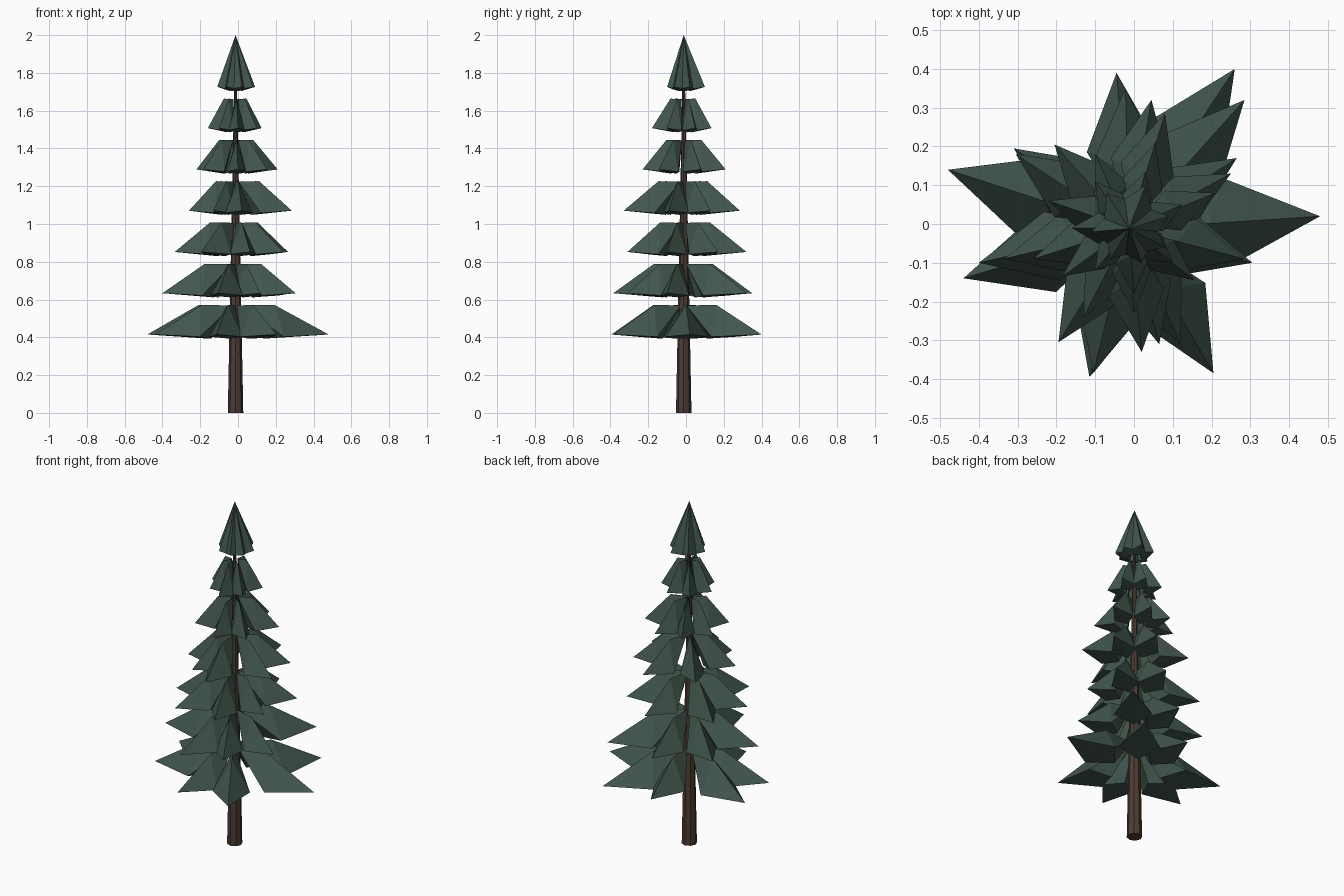
import bpy
import bmesh
from math import cos, sin, atan2, hypot
from mathutils import Vector

cube = bpy.data.objects.get("Cube")
if cube:
    bpy.data.objects.remove(cube, do_unlink=True)

CENTRE = Vector((-0.013, -0.012, 0))


def make_material(name, rgb):
    mat = bpy.data.materials.new(name)
    mat.use_nodes = True
    mat.diffuse_color = (*rgb, 1)
    bsdf = mat.node_tree.nodes["Principled BSDF"]
    bsdf.inputs["Base Color"].default_value = (*rgb, 1)
    bsdf.inputs["Roughness"].default_value = 0.9
    return mat


needles = make_material("dark green needles", (0.053, 0.092, 0.073))
bark = make_material("brown bark", (0.075, 0.045, 0.034))


def finish(bm, name, mat):
    bmesh.ops.recalc_face_normals(bm, faces=bm.faces)
    mesh = bpy.data.meshes.new(name)
    bm.to_mesh(mesh)
    bm.free()
    mesh.materials.append(mat)
    obj = bpy.data.objects.new(name, mesh)
    obj.location = CENTRE
    bpy.context.collection.objects.link(obj)


def add_bough(bm, tip, bottom, top, crown):
    """One faceted bough: high ridge, two shoulders, a keel and a drooping tip."""
    dx, dy = tip[0] - CENTRE.x, tip[1] - CENTRE.y
    length, turn = hypot(dx, dy), atan2(dy, dx)
    width = max(0.23 * length, 0.042)

    def vert(r, side, z):
        return bm.verts.new((r * cos(turn) - side * sin(turn),
                             r * sin(turn) + side * cos(turn), z))

    ridge = vert(0 if crown else 0.42 * length, 0, top)
    left = vert(0.51 * length, width, bottom + 0.01)
    right = vert(0.51 * length, -width, bottom + 0.01)
    end = vert(length, 0, bottom + 0.022)
    keel = vert(0.3 * length, 0, bottom)
    if crown:
        faces = [(ridge, left, keel), (ridge, keel, right)]
    else:
        inner = vert(0.017, 0, top - 0.002)
        faces = [(inner, ridge, left), (inner, right, ridge),
                 (inner, left, keel), (inner, keel, right)]
    faces += [(ridge, end, left), (ridge, right, end),
              (keel, left, end), (keel, end, right)]
    for face in faces:
        bm.faces.new(face)


# Trunk: tapered eight-sided cone
bm = bmesh.new()
bmesh.ops.create_cone(bm, cap_ends=True, segments=8, radius1=0.041,
                      radius2=0.006, depth=1.8)
bmesh.ops.translate(bm, verts=bm.verts, vec=(0, 0, 0.9))
finish(bm, "trunk", bark)

# Bough tips of each tier, from the lowest to the crown
tiers = [
    [(.48, .02), (.26, .4), (-.045, .39), (-.48, .14), (-.44, -.14),
     (-.115, -.395), (.205, -.385)],
    [(.305, -.1), (.285, .32), (-.022, .35), (-.31, .195), (-.4, -.1),
     (-.105, -.385), (.12, -.31)],
    [(.265, .17), (.045, .32), (-.305, .18), (-.335, -.09), (-.195, -.305),
     (.065, -.31), (.24, -.1)],
    [(.285, -.09), (.25, .13), (.08, .285), (-.205, .205), (-.26, -.09),
     (-.13, -.24), (.02, -.33)],
    [(.21, .08), (.055, .21), (-.1, .18), (-.22, .06), (-.185, -.135),
     (0, -.23), (.155, -.145)],
    [(.125, .05), (.03, .135), (-.1, .11), (-.16, -.01), (-.1, -.12),
     (0, -.18), (.1, -.1)],
    [(.09, .02), (.03, .1), (-.07, .08), (-.11, -.02), (-.06, -.09),
     (.02, -.1), (.08, -.06)],
]
for i, tips in enumerate(tiers):
    crown = i == len(tiers) - 1
    bottom = 0.393 + 0.2185 * i
    top = 2.0 if crown else bottom + 0.178
    bm = bmesh.new()
    for tip in tips:
        add_bough(bm, tip, bottom, top, crown)
    finish(bm, "crown_boughs" if crown else f"bough_tier_{i + 1}", needles)
